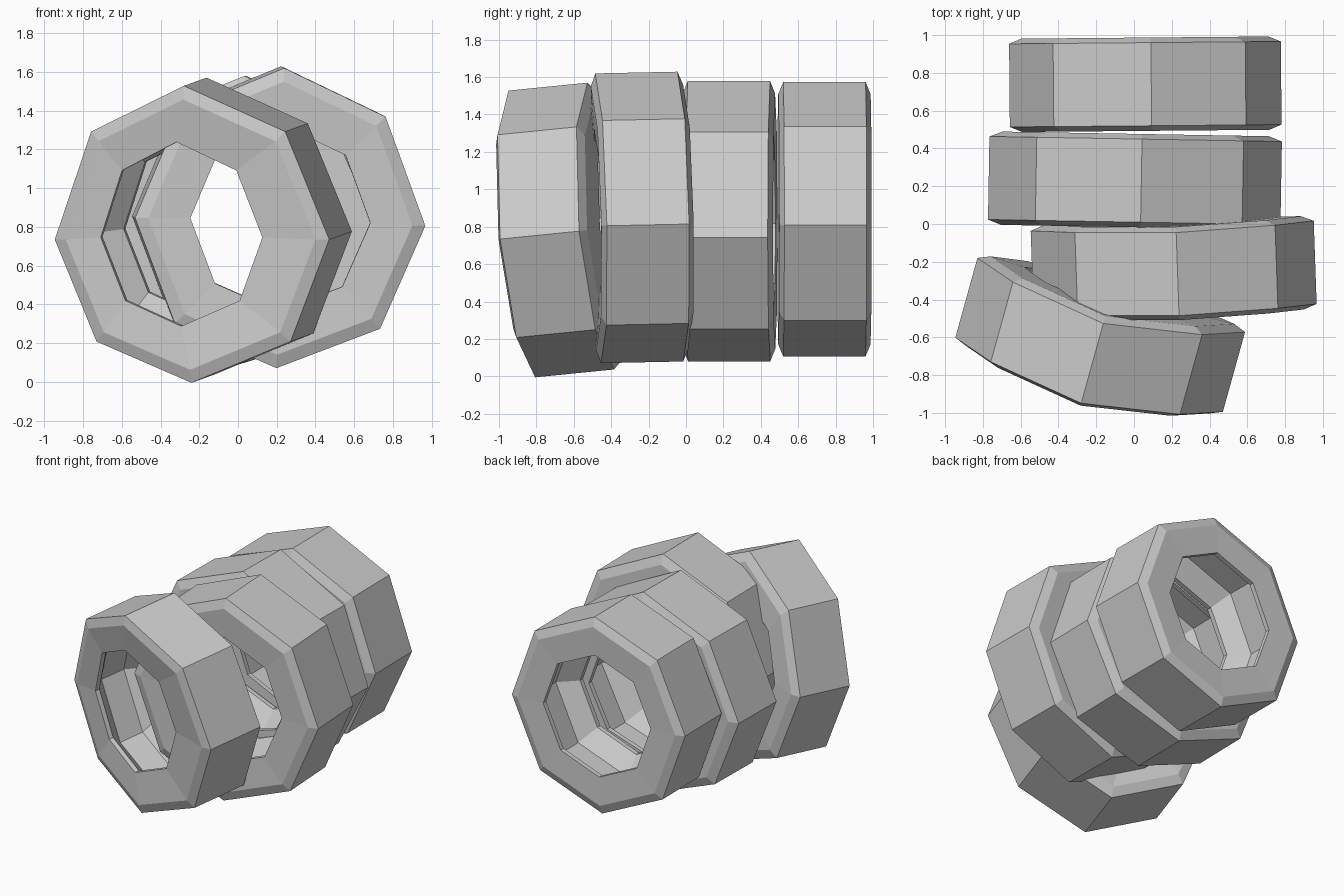
import bpy, bmesh
from math import cos, sin, radians, tau
from mathutils import Euler, Vector

if "Cube" in bpy.data.objects:
    bpy.data.objects.remove(bpy.data.objects["Cube"])

SIDES = 8
# half section from tread edge over the sidewall and lip into the hollow inside
# (fraction of radius, offset along axle)
HALF = [(1.0, 0.22), (0.91, 0.247), (0.62, 0.24), (0.62, 0.205), (0.80, 0.10)]
# closed section, mirrored across the middle of the tread
SECTION = HALF + [(r, -y) for r, y in reversed(HALF)]


def make_tire(name, centre, radii, phase, tilt, yaw, sag=0.0, bend=0.0, hole_shift=0.0):
    """Eight-sided hollow ring round the y axis, slightly warped, then turned."""
    bm = bmesh.new()
    rot = Euler((radians(tilt), 0, radians(yaw))).to_matrix()
    rings = []
    for i in range(SIDES):
        a = tau * i / SIDES + radians(phase)
        ring = []
        for r, y in SECTION:
            x = r * radii[0] * cos(a)
            z = r * radii[1] * sin(a) - sag * r * cos(a) ** 2
            if r < 0.7:
                x = x * (1 + hole_shift) + hole_shift
            y -= bend * r * sin(a) ** 4
            ring.append(bm.verts.new(rot @ Vector((x, y, z))))
        rings.append(ring)
    n = len(SECTION)
    for i in range(SIDES):
        p, q = rings[i], rings[(i + 1) % SIDES]
        for j in range(n):
            k = (j + 1) % n
            bm.faces.new((p[j], p[k], q[k], q[j]))
    bmesh.ops.recalc_face_normals(bm, faces=bm.faces)
    mesh = bpy.data.meshes.new(name)
    bm.to_mesh(mesh)
    bm.free()
    obj = bpy.data.objects.new(name, mesh)
    obj.location = centre
    bpy.context.collection.objects.link(obj)
    return obj


# row of four upright tires, the front one turned and leaning
make_tire("tire_front", (-0.18, -0.59, 0.79), (0.735, 0.77), 0, 5.5, -15.5, 0.035, 0.08, -0.05)
make_tire("tire_second", (0.21, -0.23, 0.85), (0.75, 0.775), -1.5, 1.2, 2, 0.02, 0.02)
make_tire("tire_third", (0.005, 0.23, 0.83), (0.775, 0.75), -2.5, 0, -1, 0.055)
make_tire("tire_back", (0.06, 0.74, 0.84), (0.72, 0.735), -2.5, 0, 0.5)
